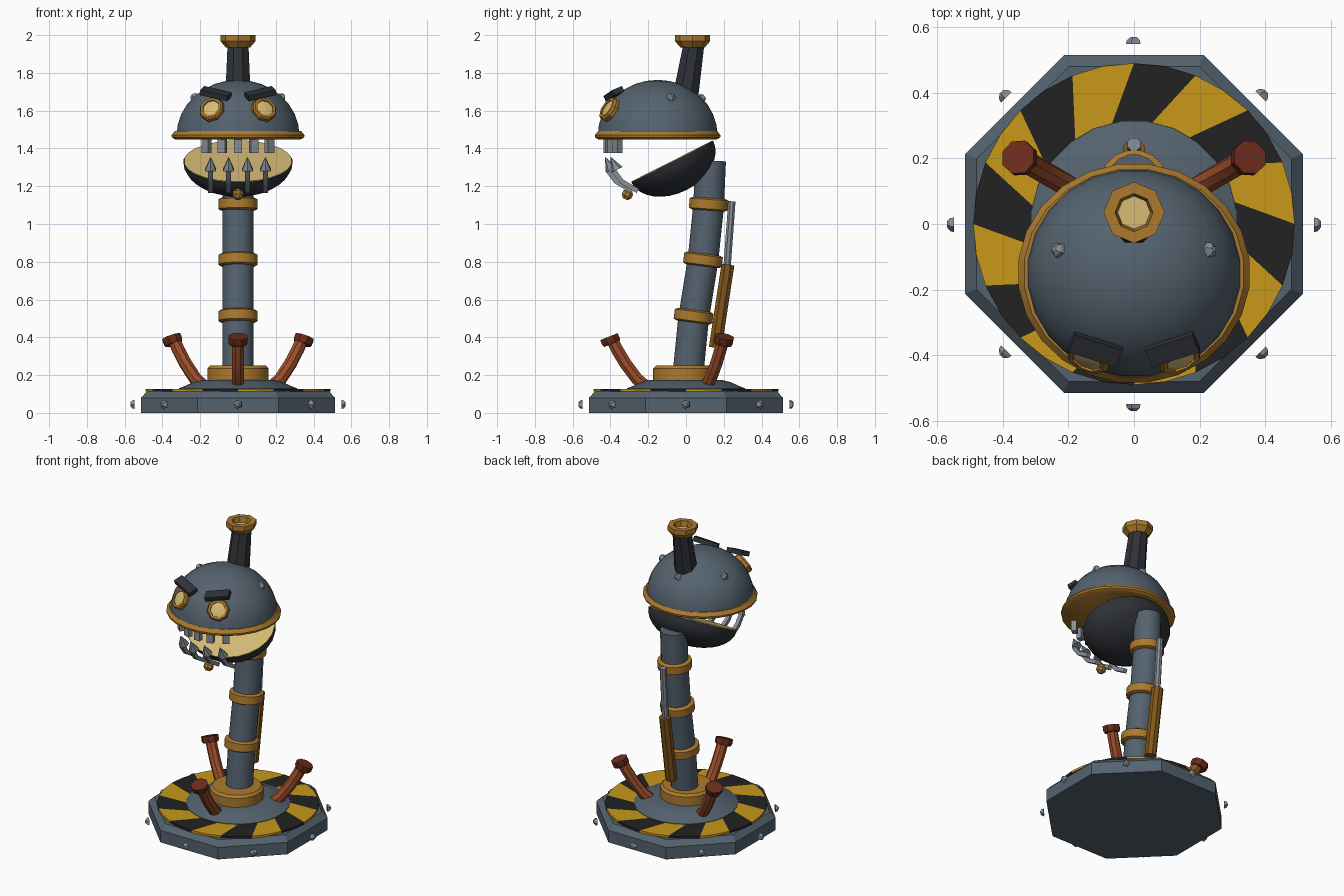
import bpy, bmesh
from math import sin, cos, pi, radians
from mathutils import Vector as V, Matrix

if "Cube" in bpy.data.objects:
    bpy.data.objects.remove(bpy.data.objects["Cube"])


def lin(c):
    return c / 12.92 if c < 0.04 else ((c + 0.055) / 1.055) ** 2.4


def material(name, r, g, b):
    m = bpy.data.materials.new(name)
    m.diffuse_color = (lin(r / 255), lin(g / 255), lin(b / 255), 1)
    m.use_nodes = True
    m.node_tree.nodes["Principled BSDF"].inputs["Base Color"].default_value = m.diffuse_color
    return m


GREY = material("blue_grey", 84, 98, 110)
DARK = material("dark_iron", 46, 49, 54)
BRASS = material("brass", 172, 122, 45)
BRONZE = material("bronze", 130, 86, 25)
COPPER = material("copper", 155, 78, 42)
RUST = material("dark_copper", 108, 44, 28)
STEEL = material("steel", 135, 142, 150)
CREAM = material("cream", 215, 188, 118)
YELLOW = material("warning_yellow", 200, 152, 25)
BLACK = material("warning_black", 34, 34, 36)


def finish(name, bm, mat):
    bmesh.ops.remove_doubles(bm, verts=bm.verts, dist=1e-5)
    bmesh.ops.recalc_face_normals(bm, faces=bm.faces)
    me = bpy.data.meshes.new(name)
    bm.to_mesh(me)
    bm.free()
    me.materials.append(mat)
    ob = bpy.data.objects.new(name, me)
    bpy.context.collection.objects.link(ob)
    return ob


def skin(name, sections, n, mat, squash=1, phase=None):
    """Skin rings given as (centre, axis, radius) and cap both ends."""
    phase = pi / n if phase is None else phase
    bm = bmesh.new()
    rings = []
    for c, t, r in sections:
        t = t.normalized()
        ref = V((1, 0, 0)) if abs(t.x) < 0.9 else V((0, 1, 0))
        v = t.cross(ref).normalized()
        u = v.cross(t)
        angs = [2 * pi * k / n + phase for k in range(n)]
        rings.append([bm.verts.new(c + r * (cos(a) * u + squash * sin(a) * v)) for a in angs])
    for a, b in zip(rings, rings[1:]):
        for k in range(n):
            bm.faces.new((a[k], a[(k + 1) % n], b[(k + 1) % n], b[k]))
    if sections[0][2] > 0:
        bm.faces.new(rings[0])
    if sections[-1][2] > 0:
        bm.faces.new(rings[-1])
    return finish(name, bm, mat)


def lathe(name, origin, axis, profile, n, mat, **kw):
    o, t = V(origin), V(axis).normalized()
    return skin(name, [(o + t * h, t, r) for r, h in profile], n, mat, **kw)


def sweep(name, pts, r, n, mat, **kw):
    p = [V(q) for q in pts]
    e = len(p) - 1
    return skin(name, [(q, p[min(i + 1, e)] - p[max(i - 1, 0)], r) for i, q in enumerate(p)], n, mat, **kw)


def box(name, centre, size, x_dir, y_dir, mat):
    x = V(x_dir).normalized()
    z = x.cross(V(y_dir)).normalized()
    rot = Matrix((x, z.cross(x), z)).transposed().to_4x4()
    bm = bmesh.new()
    bmesh.ops.create_cube(bm, size=1, matrix=Matrix.Translation(centre) @ rot @ Matrix.Diagonal((*size, 1)))
    return finish(name, bm, mat)


def bolt(name, pos, axis):
    lathe(name, pos, axis, [(0.025, -0.01), (0.022, 0.002), (0.01, 0.012)], 5, STEEL)


def dome_profile(r, h, steps=8):
    return [(r * cos(pi / 2 * i / steps) if i < steps else 0, h * sin(pi / 2 * i / steps)) for i in range(steps + 1)]


UP = (0, 0, 1)

# Base plate with bolts
lathe("base_plate", (0, 0, 0), UP, [(0.557, 0), (0.557, 0.08), (0.52, 0.115)], 8, GREY)
for i in range(8):
    a = i * pi / 4
    bolt("base_bolt", (0.558 * cos(a), 0.558 * sin(a), 0.045), (cos(a), sin(a), 0))

# Hazard ring: swirled sectors in two colours
for name, mat, first in (("yellow_stripes", YELLOW, 0), ("black_stripes", BLACK, 1)):
    bm = bmesh.new()
    for s in range(first, 16, 2):
        for j in range(2):
            a, b = (radians(90 + 22.5 * s + 11.25 * (j + k)) for k in (0, 1))
            sw = radians(14)
            bm.faces.new([bm.verts.new((r * cos(t), r * sin(t), 0.113)) for r, t in
                          ((0.3, a + sw), (0.49, a), (0.49, b), (0.3, b + sw))])
    bmesh.ops.remove_doubles(bm, verts=bm.verts, dist=1e-5)
    ext = bmesh.ops.extrude_face_region(bm, geom=bm.faces[:], use_keep_orig=True)["geom"]
    bmesh.ops.translate(bm, vec=(0, 0, 0.014), verts=[g for g in ext if isinstance(g, bmesh.types.BMVert)])
    finish(name, bm, mat)

# Base dome and neck collar
lathe("base_dome", (0, 0, 0), UP, [(0.32, 0.11), (0.315, 0.13), (0.285, 0.142), (0.24, 0.162), (0.19, 0.175)], 24, GREY)
lathe("neck_collar", (0, -0.012, 0), UP, [(0.165, 0.165), (0.165, 0.235), (0.15, 0.25), (0.1, 0.25)], 16, BRASS)

# Neck and its cuffs
sweep("neck", [(0, 0.008, 0.18), (0, 0.04, 0.5), (0, 0.09, 0.81), (0, 0.12, 1.1), (0, 0.13, 1.335)], 0.083, 16, GREY)
for y, z, dy in ((0.04, 0.512, 0.13), (0.09, 0.81, 0.13), (0.12, 1.105, 0.07)):
    lathe("neck_cuff", (0, y, z), (0, dy, 1),
          [(0.09, -0.033), (0.105, -0.025), (0.105, 0.025), (0.09, 0.033)], 16, BRASS)

# Piston behind the neck
sweep("piston_cylinder", [(0, 0.155, 0.345), (0, 0.222, 0.785)], 0.037, 8, BRONZE)
sweep("piston_rod", [(0, 0.215, 0.74), (0, 0.243, 1.12)], 0.021, 8, STEEL)

# Three exhaust pipes around the base
for i in range(3):
    a = radians(-90 + 120 * i)
    at = lambda r, z: V((r * cos(a), r * sin(a), z))
    sweep("exhaust_pipe", [at(0.2, 0.13), at(0.26, 0.18), at(0.32, 0.26), at(0.365, 0.335), at(0.39, 0.385)], 0.035, 8, COPPER)
    lathe("exhaust_cap", at(0.392, 0.365), at(0.4, 1), [(0.048, 0), (0.054, 0.012), (0.054, 0.042)], 8, RUST)

# Head dome, rim and rivets
HY = -0.15
lathe("head_dome", (0, HY, 1.47), UP, dome_profile(0.328, 0.293), 24, GREY, squash=0.975)
lathe("head_rim", (0, HY, 1.47), UP, [(0.335, -0.022), (0.353, -0.012), (0.355, 0), (0.337, 0.022), (0.31, 0.022)],
      24, BRASS, squash=0.945)
for p in ((0.235, -0.078, 1.675), (-0.235, -0.078, 1.675), (0, 0.088, 1.67)):
    bolt("head_rivet", p, V(p) - V((0, HY, 1.47)))

# Tilted jaw bowl with pale lining
JC, JN = V((0, -0.073, 1.33)), V((0, 0.452, -0.893))
lathe("jaw", JC, JN, dome_profile(0.29, 0.168), 24, DARK, squash=0.845)
lathe("jaw_lining", JC, JN, [(0.287, -0.004), (0.287, 0.002)], 24, CREAM, squash=0.845)
lathe("chin_stud", (0, -0.31, 1.157), (0, -0.5, -1), [(0.015, -0.028), (0.03, -0.01), (0.03, 0.01), (0.015, 0.028)], 8, BRASS)

# Upper teeth on an arc under the rim
for i in range(-2, 3):
    x = 0.083 * i
    y = HY - (0.27 ** 2 - x * x) ** 0.5
    box("upper_tooth", (x, y, 1.417), (0.042, 0.032, 0.08), (HY - y, x, 0), (-x, HY - y, 0), STEEL)

# Lower fangs on curved straps
for x, dy in ((-0.145, 0.03), (-0.05, 0), (0.05, 0), (0.145, 0.03)):
    sweep("fang_strap", [(x, -0.415 + dy, 1.285), (x, -0.37 + dy, 1.225), (x, -0.285 + dy, 1.175)], 0.018, 4, STEEL)
    lathe("lower_fang", (x, -0.395 + dy, 1.287), (0, -0.5, 1), [(0.033, 0), (0, 0.078)], 6, STEEL)

# Eyes and angry brows, mirrored
for s in (-1, 1):
    eye, look = (s * 0.137, -0.403, 1.605), (s * 0.37, -0.77, 0.5)
    lathe("eye_ring", eye, look, [(0.066, -0.035), (0.07, 0.01), (0.062, 0.022), (0.048, 0.022), (0.046, 0.01)], 8, BRASS)
    lathe("eye_lens", eye, look, [(0.047, 0.0), (0.047, 0.015), (0.03, 0.019)], 8, CREAM)
    box("brow", (s * 0.118, -0.382, 1.69), (0.155, 0.06, 0.03), (0.155, s * 0.05, s * 0.035), (0, 0.9, 0.4), DARK)

# Chimney with flared brass mouth
lathe("chimney", (0, 0, 1.69), (0, 0.16, 1), [(0.072, 0), (0.06, 0.255)], 8, DARK)
lathe("chimney_mouth", (0, 0.035, 0), UP, [(0.065, 1.935), (0.093, 1.968), (0.093, 2.0), (0.058, 2.0), (0.05, 1.962)],
      8, BRASS, phase=0)
lathe("chimney_bore", (0, 0.035, 0), UP, [(0.05, 1.96), (0.05, 1.965)], 8, CREAM, phase=0)

# Smooth the round parts, keep hard edges
bpy.ops.object.select_all(action='SELECT')
bpy.context.view_layer.objects.active = bpy.context.selected_objects[0]
bpy.ops.object.shade_smooth_by_angle(angle=radians(30))
